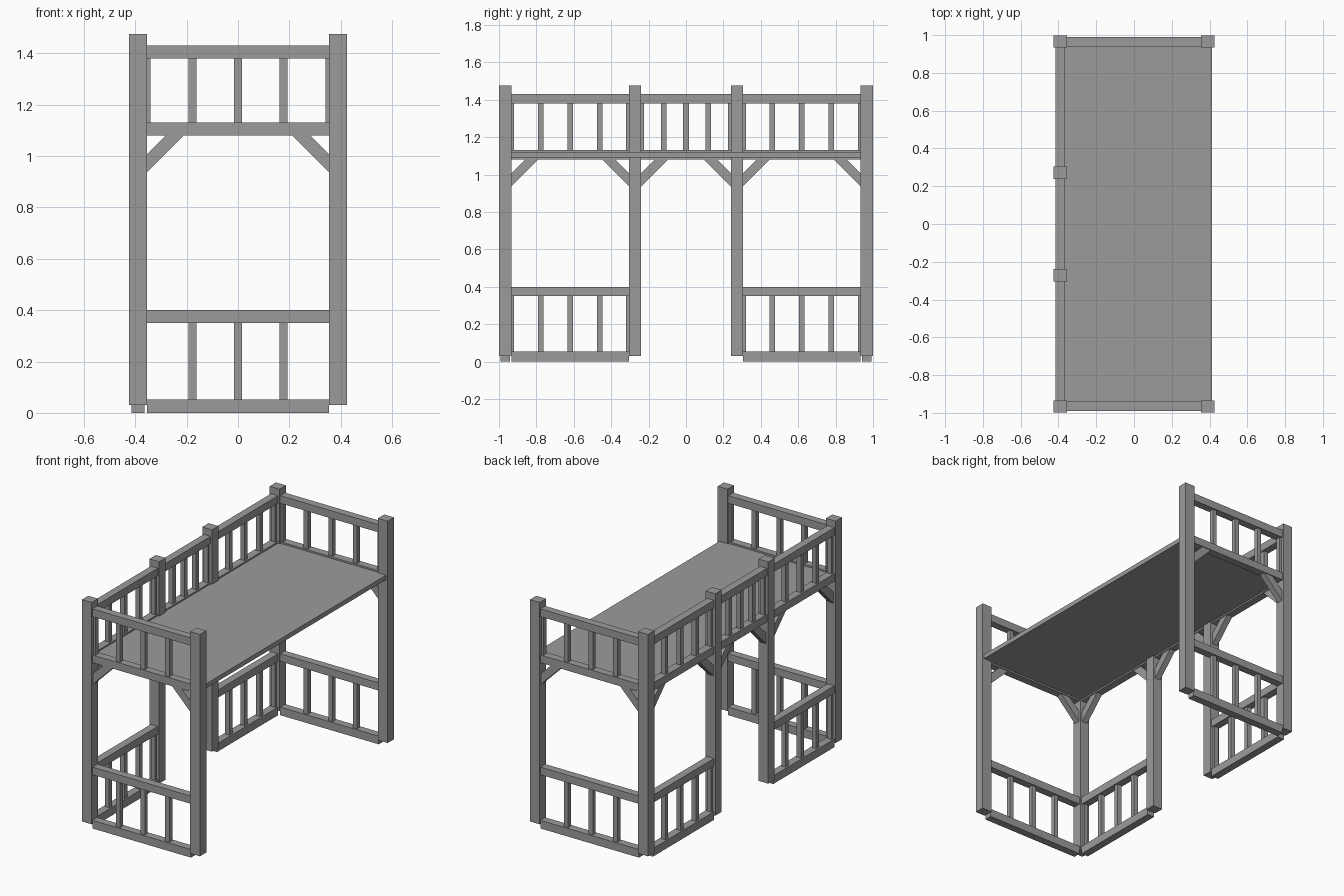
import bpy
import bmesh
from mathutils import Vector

cube = bpy.data.objects.get("Cube")
if cube:
    bpy.data.objects.remove(cube, do_unlink=True)

grey = bpy.data.materials.new("plain_grey")
grey.use_nodes = True
COLOUR = (0.33, 0.33, 0.33, 1)
grey.diffuse_color = COLOUR
grey.node_tree.nodes["Principled BSDF"].inputs["Base Color"].default_value = COLOUR

POST_X, POST_Y = 0.07, 0.065
SIDE_X = -0.39          # centre line of the railed long side
END_Y = 0.966           # centre line of both short ends
RAIL = 0.05
BAR = 0.03
DECK_RAIL, TOP_RAIL, LOW_RAIL = (1.08, 1.13), (1.38, 1.43), (0.35, 0.40)
FLOOR_RAIL = (0, 0.053)


def finish(name, bm):
    bmesh.ops.recalc_face_normals(bm, faces=bm.faces)
    mesh = bpy.data.meshes.new(name)
    bm.to_mesh(mesh)
    bm.free()
    mesh.materials.append(grey)
    obj = bpy.data.objects.new(name, mesh)
    bpy.context.collection.objects.link(obj)


def box(name, lo, hi):
    lo, hi = Vector(lo), Vector(hi)
    bm = bmesh.new()
    bmesh.ops.create_cube(bm, size=1)
    for v in bm.verts:
        v.co = (lo + hi) / 2 + v.co * (hi - lo)
    finish(name, bm)


def place(axis, line, along, across, z):
    """Point on a wall that runs along the given axis at a fixed line."""
    return (along, line + across, z) if axis == "x" else (line + across, along, z)


def wall_box(name, axis, line, start, end, depth, z):
    box(name, place(axis, line, start, -depth / 2, z[0]),
        place(axis, line, end, depth / 2, z[1]))


def railing(name, axis, line, start, end, low, high, end_bars=True):
    """Upper and lower rail with evenly spaced bars between them."""
    wall_box(name + "_lower_rail", axis, line, start, end, RAIL, low)
    wall_box(name + "_upper_rail", axis, line, start, end, RAIL, high)
    for i in range(5):
        if i in (0, 4) and not end_bars:
            continue
        c = start + (end - start) * i / 4
        wall_box(name + "_bar", axis, line, c - BAR / 2, c + BAR / 2, BAR,
                 (low[1], high[0]))


def brace(name, axis, line, post, direction):
    """Diagonal strut from a post face up to the deck rail."""
    top = DECK_RAIL[0]
    profile = [(0, top - 0.143), (0.143, top), (0.073, top), (0, top - 0.073)]
    bm = bmesh.new()
    rings = [[bm.verts.new(place(axis, line, post + direction * u, s * 0.02, z))
              for u, z in profile] for s in (-1, 1)]
    bm.faces.new(rings[0])
    bm.faces.new(rings[1])
    for i in range(4):
        j = (i + 1) % 4
        bm.faces.new((rings[0][i], rings[0][j], rings[1][j], rings[1][i]))
    finish(name, bm)


def braces(name, axis, line, start, end):
    brace(name + "_brace", axis, line, start, 1)
    brace(name + "_brace", axis, line, end, -1)


# Posts: four on the railed side, two on the open side
def post(name, x, y):
    box(name, (x - POST_X / 2, y - POST_Y / 2, 0.03),
        (x + POST_X / 2, y + POST_Y / 2, 1.475))


MID_Y = 0.272
for y in (-END_Y, -MID_Y, MID_Y, END_Y):
    post("railed_side_post", SIDE_X, y)
for y in (-END_Y, END_Y):
    post("open_side_post", -SIDE_X, y)

# Short ends
edge = -SIDE_X - POST_X / 2
for name, y in (("front", -END_Y), ("back", END_Y)):
    railing(name + "_guard", "x", y, -edge, edge, DECK_RAIL, TOP_RAIL)
    railing(name + "_base", "x", y, -edge, edge, FLOOR_RAIL, LOW_RAIL, False)
    braces(name, "x", y, -edge, edge)

# Long railed side: the middle bay is open below the deck
outer, inner = END_Y - POST_Y / 2, MID_Y + POST_Y / 2
gap = MID_Y - POST_Y / 2
bays = (("front_bay", -outer, -inner), ("middle_bay", -gap, gap),
        ("back_bay", inner, outer))
for name, a, b in bays:
    railing(name + "_guard", "y", SIDE_X, a, b, DECK_RAIL, TOP_RAIL)
    braces(name, "y", SIDE_X, a, b)
    if name != "middle_bay":
        railing(name + "_base", "y", SIDE_X, a, b, FLOOR_RAIL, LOW_RAIL)

# Sleeping deck
box("deck", (SIDE_X + RAIL / 2, -0.94, 1.09), (0.413, 0.94, 1.12))
